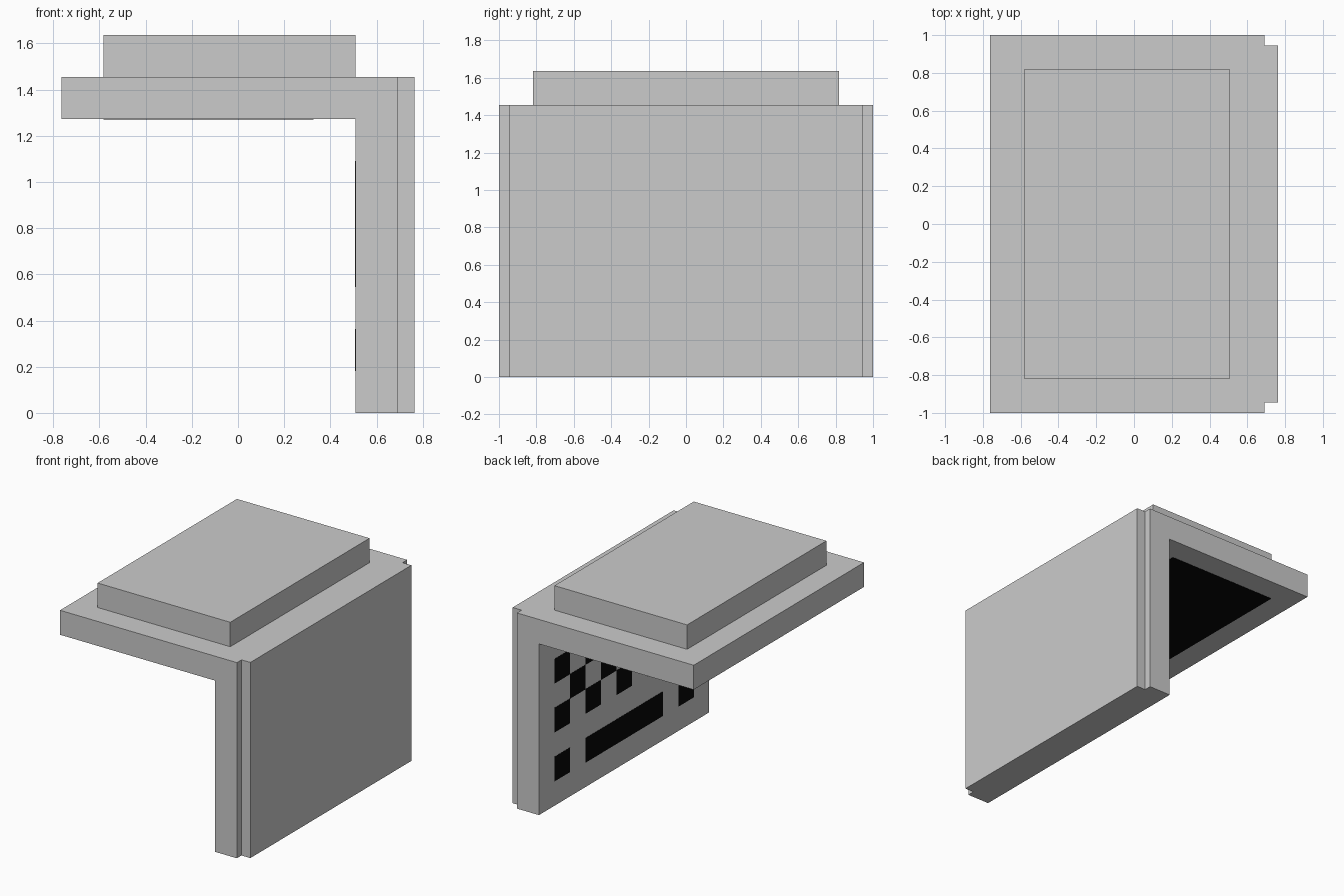
import bpy, bmesh

if "Cube" in bpy.data.objects:
    bpy.data.objects.remove(bpy.data.objects["Cube"])

U = 2 / 11  # grid unit of the model

black = bpy.data.materials.new("black")
black.diffuse_color = (0.002, 0.002, 0.002, 1)
black.use_nodes = True
black.node_tree.nodes["Principled BSDF"].inputs["Base Color"].default_value = black.diffuse_color


def finish(name, bm, mat=None):
    bmesh.ops.recalc_face_normals(bm, faces=bm.faces)
    mesh = bpy.data.meshes.new(name)
    bm.to_mesh(mesh)
    bm.free()
    obj = bpy.data.objects.new(name, mesh)
    bpy.context.collection.objects.link(obj)
    if mat:
        mesh.materials.append(mat)
    return obj


def box(name, x, y, z, mat=None):
    """Box from (min, max) ranges given in grid units."""
    bm = bmesh.new()
    bmesh.ops.create_cube(bm, size=1)
    for v in bm.verts:
        v.co = [U * (r[0] + (c + 0.5) * (r[1] - r[0])) for c, r in zip(v.co, (x, y, z))]
    return finish(name, bm, mat)


# L-shaped shell: horizontal screen slab joined to the upright keyboard panel
profile = [(-4.2, 7), (2.8, 7), (2.8, 0), (3.8, 0), (3.8, 8), (-4.2, 8)]
bm = bmesh.new()
face = bm.faces.new([bm.verts.new((x * U, -5.5 * U, z * U)) for x, z in profile])
ext = bmesh.ops.extrude_face_region(bm, geom=[face])
moved = [g for g in ext["geom"] if isinstance(g, bmesh.types.BMVert)]
bmesh.ops.translate(bm, verts=moved, vec=(0, 11 * U, 0))
finish("computer_shell", bm)

# Raised housing behind the screen and thin plate under the keyboard
box("screen_housing", (-3.2, 2.8), (-4.5, 4.5), (8, 9))
box("base_plate", (3.8, 4.2), (-5.2, 5.2), (0, 8))

# Black screen on the underside of the slab
T = 0.01
box("screen", (-3.2, 1.8), (-4.5, 4.5), (7 - T, 7), black)


# Keys on the inner face: (first column, last column) per row
rows = {
    1: [(1, 1), (3, 7), (9, 9)],
    3: [(c, c) for c in range(1, 10, 2)],
    4: [(c, c) for c in range(2, 9, 2)],
    5: [(c, c) for c in range(1, 10, 2)],
}
for row, keys in rows.items():
    for first, last in keys:
        name = "space_bar" if last > first else f"key_{row}_{first}"
        box(name, (2.8 - T, 2.8), (4.5 - last, 5.5 - first), (row, row + 1), black)
